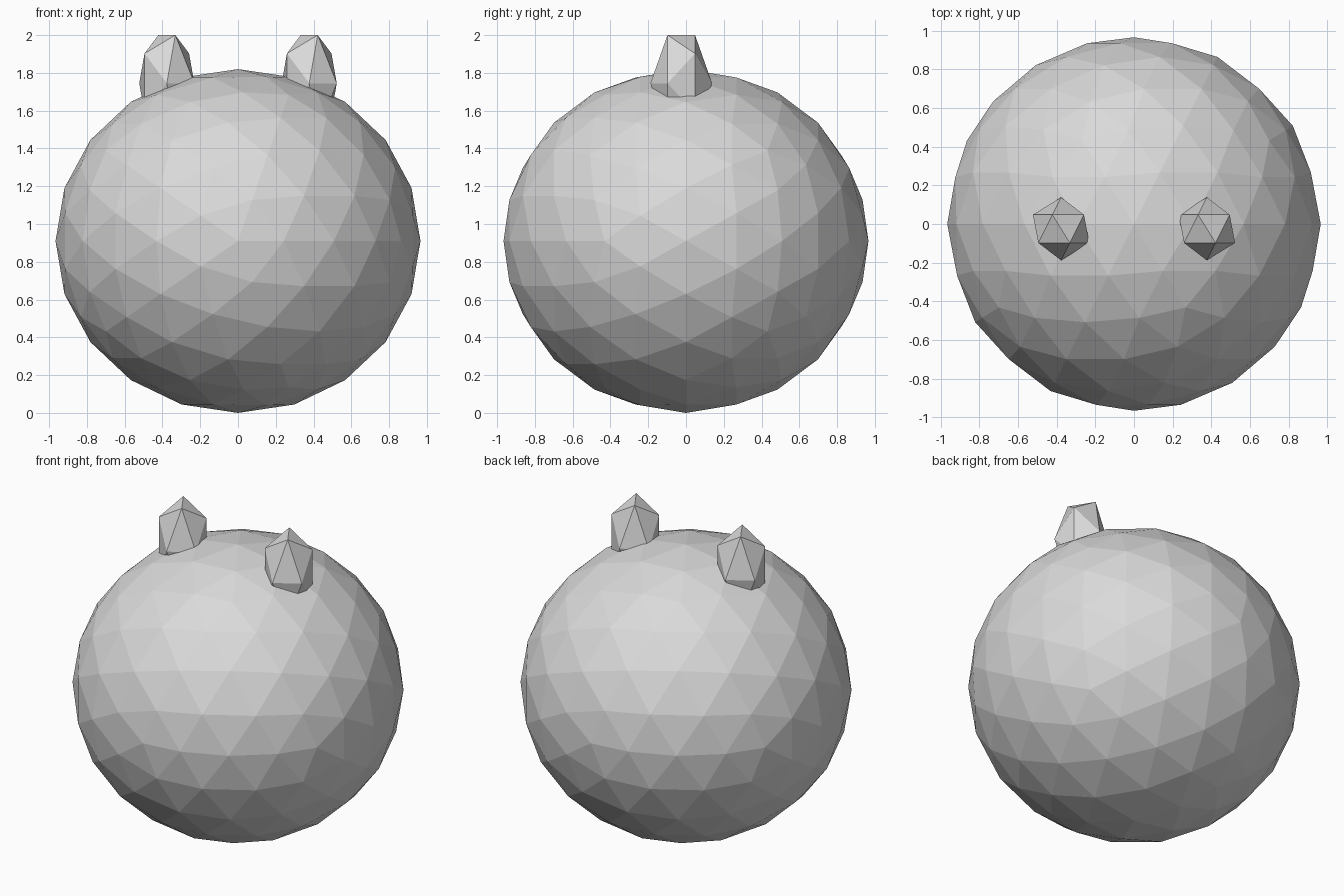
import bpy
from math import radians
from mathutils import Matrix

if "Cube" in bpy.data.objects:
    bpy.data.objects.remove(bpy.data.objects["Cube"], do_unlink=True)

# Single plain colour
grey = bpy.data.materials.new("light_grey")
grey.use_nodes = True
colour = (0.7, 0.7, 0.7, 1)
grey.diffuse_color = colour
grey.node_tree.nodes["Principled BSDF"].inputs["Base Color"].default_value = colour


def faceted_ball(name, detail, centre, radii):
    """Flat-shaded icosphere with its pole along y, stretched to the radii."""
    bpy.ops.mesh.primitive_ico_sphere_add(subdivisions=detail, radius=1, location=(0, 0, 0))
    ball = bpy.context.object
    ball.name = name
    ball.data.transform(Matrix.Rotation(radians(90), 4, "X"))
    ball.data.transform(Matrix.Diagonal((*radii, 1)))
    ball.location = centre
    ball.data.materials.append(grey)
    bpy.ops.object.shade_flat()
    return ball


# Round body
faceted_ball("body", 3, (0, 0, 0.91), (0.966, 0.966, 0.91))

# Two tall ears, both turned the same way
for name, x in (("left_ear", 0.377), ("right_ear", -0.377)):
    faceted_ball(name, 1, (x, -0.025, 1.745), (0.163, 0.163, 0.3))
